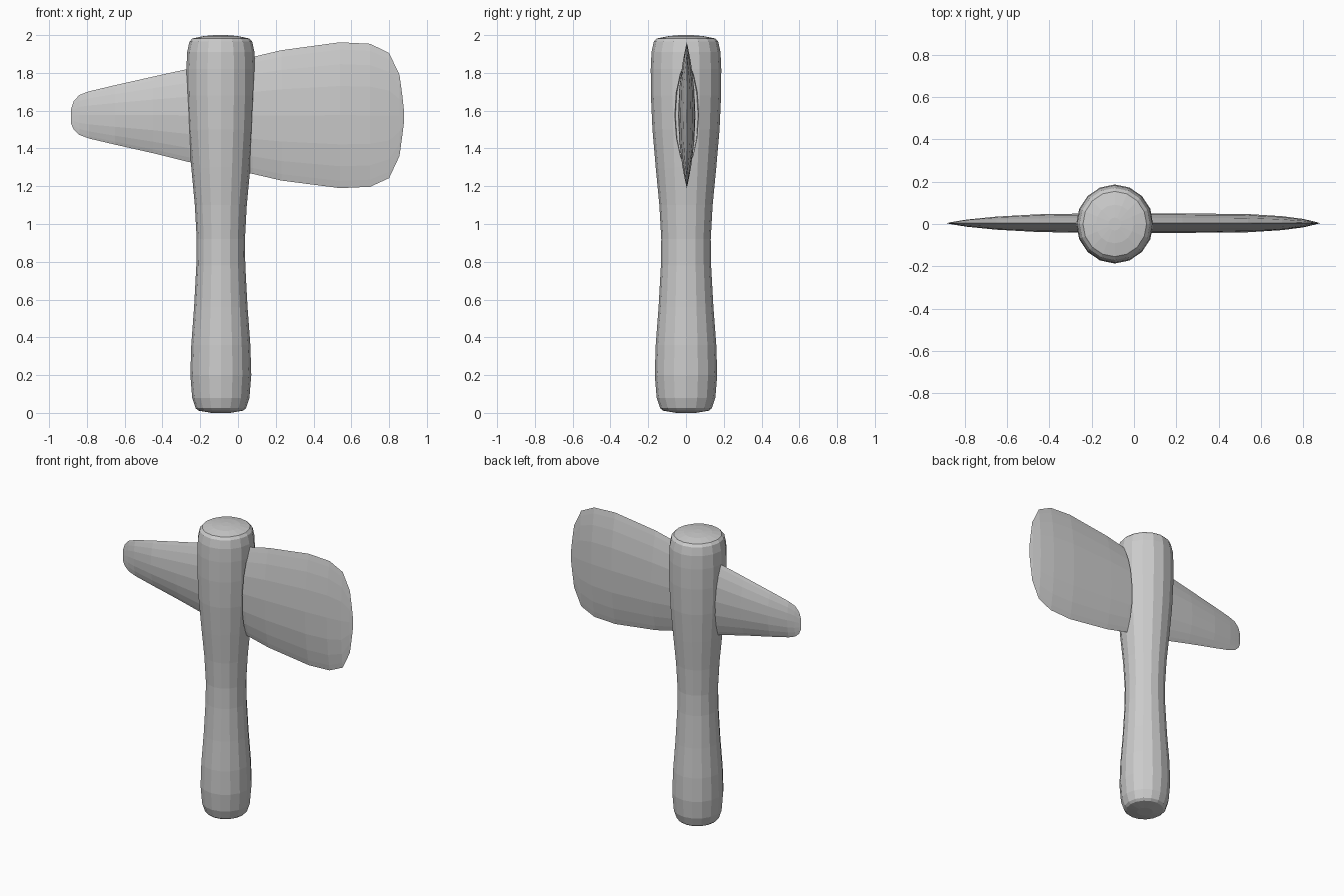
import bpy, bmesh
from math import sin, cos, pi

if "Cube" in bpy.data.objects:
    bpy.data.objects.remove(bpy.data.objects["Cube"])


def loft(name, rings):
    """Skin closed rings of equal length and cap both ends."""
    bm = bmesh.new()
    loops = [[bm.verts.new(p) for p in ring] for ring in rings]
    n = len(loops[0])
    for a, b in zip(loops, loops[1:]):
        for i in range(n):
            j = (i + 1) % n
            bm.faces.new((a[i], a[j], b[j], b[i]))
    bm.faces.new(loops[0][::-1])
    bm.faces.new(loops[-1])
    bmesh.ops.remove_doubles(bm, verts=bm.verts, dist=0.0005)
    bmesh.ops.recalc_face_normals(bm, faces=bm.faces)
    mesh = bpy.data.meshes.new(name)
    bm.to_mesh(mesh)
    bm.free()
    obj = bpy.data.objects.new(name, mesh)
    bpy.context.collection.objects.link(obj)
    return obj


def lens(x, top, bottom, half_thick):
    """Pointed lens section in the yz plane."""
    mid, half = (top + bottom) / 2, (top - bottom) / 2
    us = [-1, -0.9, -0.7, -0.4, 0, 0.4, 0.7, 0.9, 1]
    y = lambda u: half_thick * (1 - abs(u) ** 2.2)
    front = [(x, 0.004 - y(u), mid + half * u) for u in us]
    back = [(x, 0.004 + y(u), mid + half * u) for u in us[-2:0:-1]]
    return front + back


# Handle: waisted shaft, slightly deeper than wide, with domed ends
profile = [(0.05, 0.0), (0.12, 0.012), (0.135, 0.025), (0.153, 0.08),
           (0.163, 0.2), (0.158, 0.36), (0.143, 0.56), (0.131, 0.78),
           (0.129, 0.92), (0.139, 1.1), (0.158, 1.3), (0.175, 1.5),
           (0.183, 1.68), (0.184, 1.82), (0.18, 1.91), (0.168, 1.965),
           (0.152, 1.982), (0.09, 1.995), (0.03, 2.0)]
SIDES = 16
handle = loft("handle", [
    [(-0.091 + 0.99 * r * cos(2 * pi * i / SIDES),
      1.015 * r * sin(2 * pi * i / SIDES), z) for i in range(SIDES)]
    for r, z in profile])

# Stone blade: broad cutting edge on the right, narrow poll on the left
stations = [(-0.885, 1.605, 1.535, 0.0), (-0.87, 1.65, 1.50, 0.004),
            (-0.84, 1.683, 1.472, 0.009), (-0.79, 1.702, 1.453, 0.017),
            (-0.65, 1.735, 1.42, 0.031), (-0.45, 1.78, 1.375, 0.042),
            (-0.26, 1.822, 1.328, 0.045), (0.08, 1.885, 1.265, 0.046),
            (0.23, 1.92, 1.23, 0.046), (0.54, 1.962, 1.19, 0.043),
            (0.70, 1.954, 1.197, 0.033), (0.80, 1.905, 1.243, 0.02),
            (0.855, 1.79, 1.36, 0.007), (0.87, 1.68, 1.47, 0.003),
            (0.88, 1.59, 1.55, 0.0)]
blade = loft("blade", [lens(*s) for s in stations])

# Shallow socket carved in the handle where the broad side enters
cutter = loft("socket_cutter", [lens(0.055, 1.88, 1.27, 0.06),
                                lens(0.2, 1.90, 1.25, 0.085)])
cutter.hide_render = True
cutter.hide_set(True)
cut = handle.modifiers.new("socket", "BOOLEAN")
cut.operation = "DIFFERENCE"
cut.solver = "EXACT"
cut.object = cutter
